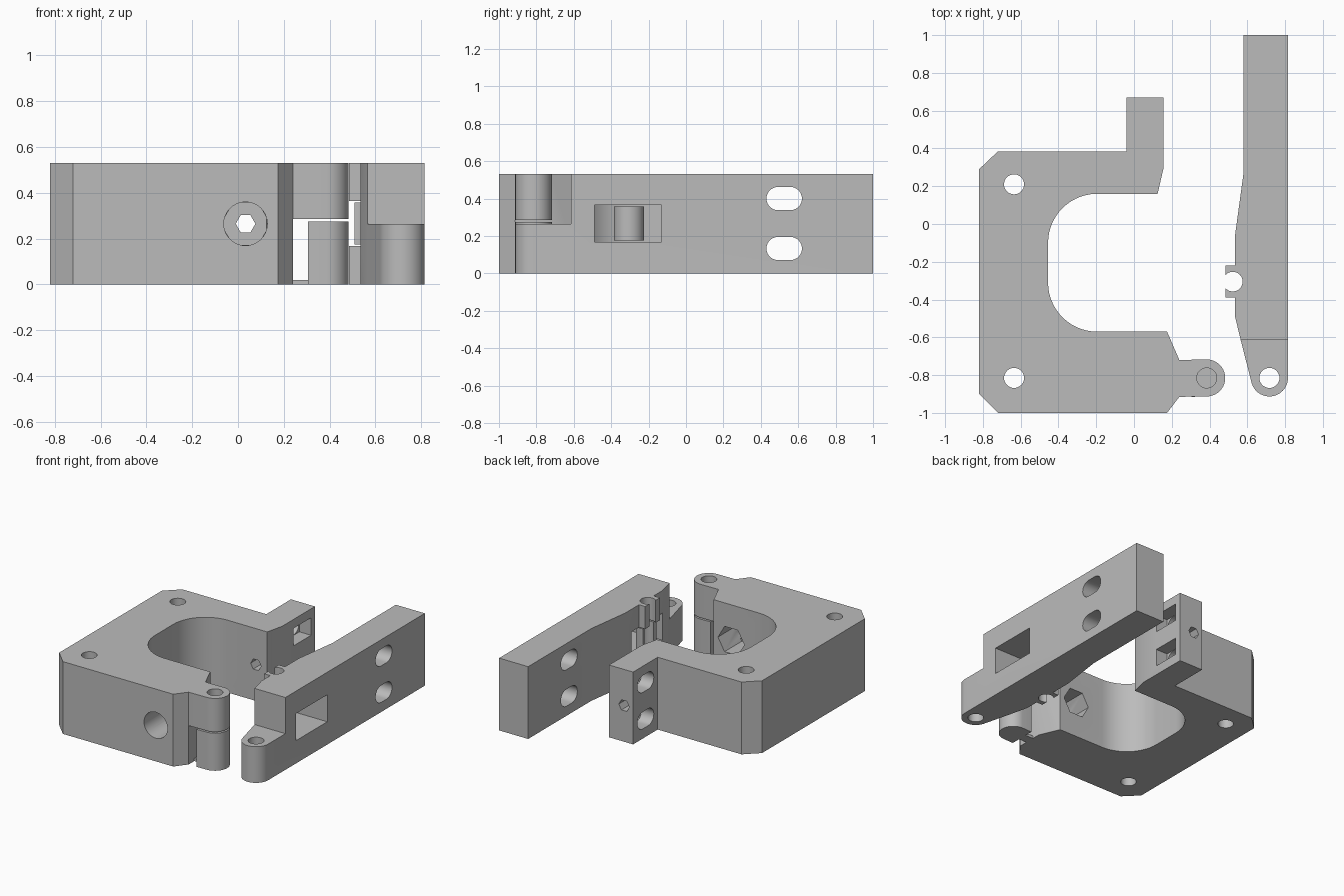
import bpy, bmesh, math
from mathutils import Matrix

default = bpy.data.objects.get("Cube")
if default:
    bpy.data.objects.remove(default, do_unlink=True)

GREY = (0.5, 0.5, 0.5, 1)
plastic = bpy.data.materials.new("grey plastic")
plastic.use_nodes = True
plastic.diffuse_color = GREY
plastic.node_tree.nodes["Principled BSDF"].inputs["Base Color"].default_value = GREY

H = 0.53          # full height
MID = 0.265       # hinge split and screw axis
HINGE_Y = -0.815
KNUCKLE = 0.098
BOLT = 0.053
SLOTS = (0.133, 0.40)


def arc(cx, cy, r, start, end, n=14):
    """Points along an arc, angles in degrees."""
    angles = [math.radians(start + (end - start) * i / n) for i in range(n + 1)]
    return [(cx + r * math.cos(a), cy + r * math.sin(a)) for a in angles]


def prism(name, outline, z0, z1):
    """Extrude a flat outline between two heights."""
    bm = bmesh.new()
    face = bm.faces.new([bm.verts.new((x, y, z0)) for x, y in outline])
    new = bmesh.ops.extrude_face_region(bm, geom=[face])["geom"]
    bmesh.ops.translate(bm, vec=(0, 0, z1 - z0),
                        verts=[v for v in new if isinstance(v, bmesh.types.BMVert)])
    bmesh.ops.recalc_face_normals(bm, faces=bm.faces)
    mesh = bpy.data.meshes.new(name)
    bm.to_mesh(mesh)
    bm.free()
    mesh.materials.append(plastic)
    obj = bpy.data.objects.new(name, mesh)
    bpy.context.collection.objects.link(obj)
    return obj


def box(name, x0, x1, y0, y1, z0, z1):
    return prism(name, [(x0, y0), (x1, y0), (x1, y1), (x0, y1)], z0, z1)


def bore(x, y, r, z0=-0.1, z1=H + 0.1):
    """Vertical round cutter."""
    return prism("bore", arc(x, y, r, 0, 360, 32)[:-1], z0, z1)


def bore_y(x, z, r, y0, y1, sides):
    """Cutter running front to back."""
    obj = prism("bore", arc(x, -z, r, 0, 360, sides)[:-1], y0, y1)
    obj.data.transform(Matrix.Rotation(math.radians(-90), 4, "X"))
    return obj


def slot_x(x0, x1, y, z, half, r):
    """Rounded slot cutter running side to side."""
    outline = arc(y + half - r, z, r, -90, 90) + arc(y - half + r, z, r, 90, 270)
    obj = prism("slot", outline, x0, x1)
    obj.data.transform(Matrix(((0, 0, 1, 0), (1, 0, 0, 0), (0, 1, 0, 0), (0, 0, 0, 1))))
    return obj


def combine(target, others, operation="DIFFERENCE"):
    """Apply boolean operations and discard the helper objects."""
    for other in others:
        mod = target.modifiers.new("boolean", "BOOLEAN")
        mod.operation, mod.solver, mod.object = operation, "EXACT", other
        bpy.context.view_layer.update()
        graph = bpy.context.evaluated_depsgraph_get()
        mesh = bpy.data.meshes.new_from_object(target.evaluated_get(graph))
        target.modifiers.clear()
        target.data = mesh
        bpy.data.objects.remove(other, do_unlink=True)


# Body: bracket with a U opening, rear arm and hinge knuckle
body_outline = (
    [(-0.82, 0.29), (-0.72, 0.385), (-0.04, 0.385), (-0.04, 0.67),
     (0.155, 0.67), (0.155, 0.29), (0.125, 0.16)]
    + arc(-0.195, -0.1, 0.26, 90, 180)
    + arc(-0.195, -0.31, 0.26, 180, 270)
    + [(0.175, -0.57), (0.24, -0.72)]
    + arc(0.385, HINGE_Y, KNUCKLE, 90, -90, 20)
    + [(0.24, -0.915), (0.175, -1), (-0.72, -1), (-0.82, -0.9)])
body = prism("bracket_body", body_outline, 0, H)
cutters = [box("knuckle_gap", 0.24, 0.6, -0.95, -0.68, -0.1, 0.285)]
cutters += [bore(-0.635, y, BOLT) for y in (0.21, HINGE_Y)]
cutters.append(bore(0.385, HINGE_Y, BOLT, 0.2))
# Front counterbore, nut trap behind it, and pilot hole along the arm
cutters += [bore_y(0.033, MID, 0.095, -1.1, -0.76, 40),
            bore_y(0.033, MID, 0.107, -0.77, -0.5, 6),
            bore_y(0.033, MID, 0.043, 0.1, 0.8, 6)]
# Arm slots with square recesses on the lever side
for z in SLOTS:
    cutters.append(slot_x(-0.2, 0.3, 0.525, z, 0.095, 0.062))
    cutters.append(box("recess", 0.06, 0.3, 0.42, 0.625, z - 0.064, z + 0.064))
combine(body, cutters)

# Break-away support under the body knuckle
support_outline = ([(0.305, -0.72)] + arc(0.385, HINGE_Y, KNUCKLE, 90, -90, 20)
                   + [(0.305, -0.915)])
support = prism("knuckle_support", support_outline, 0, 0.275)
tab = box("support_tab", 0.235, 0.315, -0.85, -0.78, 0, 0.02)

# Lever: long arm with a lower hinge knuckle
lever_outline = (
    [(0.58, 1), (0.58, 0.27), (0.535, -0.06), (0.535, -0.22), (0.485, -0.22),
     (0.485, -0.39), (0.535, -0.39), (0.535, -0.49), (0.565, -0.615)]
    + arc(0.717, HINGE_Y, KNUCKLE, 190, 360, 20) + [(0.815, 1)])
lever = prism("lever_arm", lever_outline, 0, H)
GROOVE = (0.523, -0.305)
cutters = [box("knuckle_step", 0.4, 1, -1, -0.615, MID, 0.7),
           bore(0.717, HINGE_Y, BOLT),
           box("roller_window", 0.4, 0.9, -0.49, -0.13, 0.167, 0.365),
           bore(*GROOVE, 0.052),
           box("groove_mouth", 0.4, 0.52, -0.335, -0.275, -0.1, 0.7)]
cutters += [slot_x(0.4, 1, 0.525, z, 0.095, 0.062) for z in SLOTS]
combine(lever, cutters)

# Break-away support inside the roller window
shell = prism("groove_support",
              arc(*GROOVE, 0.08, -100, 100, 24) + arc(*GROOVE, 0.052, 100, -100, 24),
              0.175, 0.357)

# Smooth curved walls, keep hard edges
bpy.ops.object.select_all(action="DESELECT")
for obj in (body, support, tab, lever, shell):
    obj.select_set(True)
bpy.context.view_layer.objects.active = body
bpy.ops.object.shade_smooth_by_angle(angle=math.radians(30))
